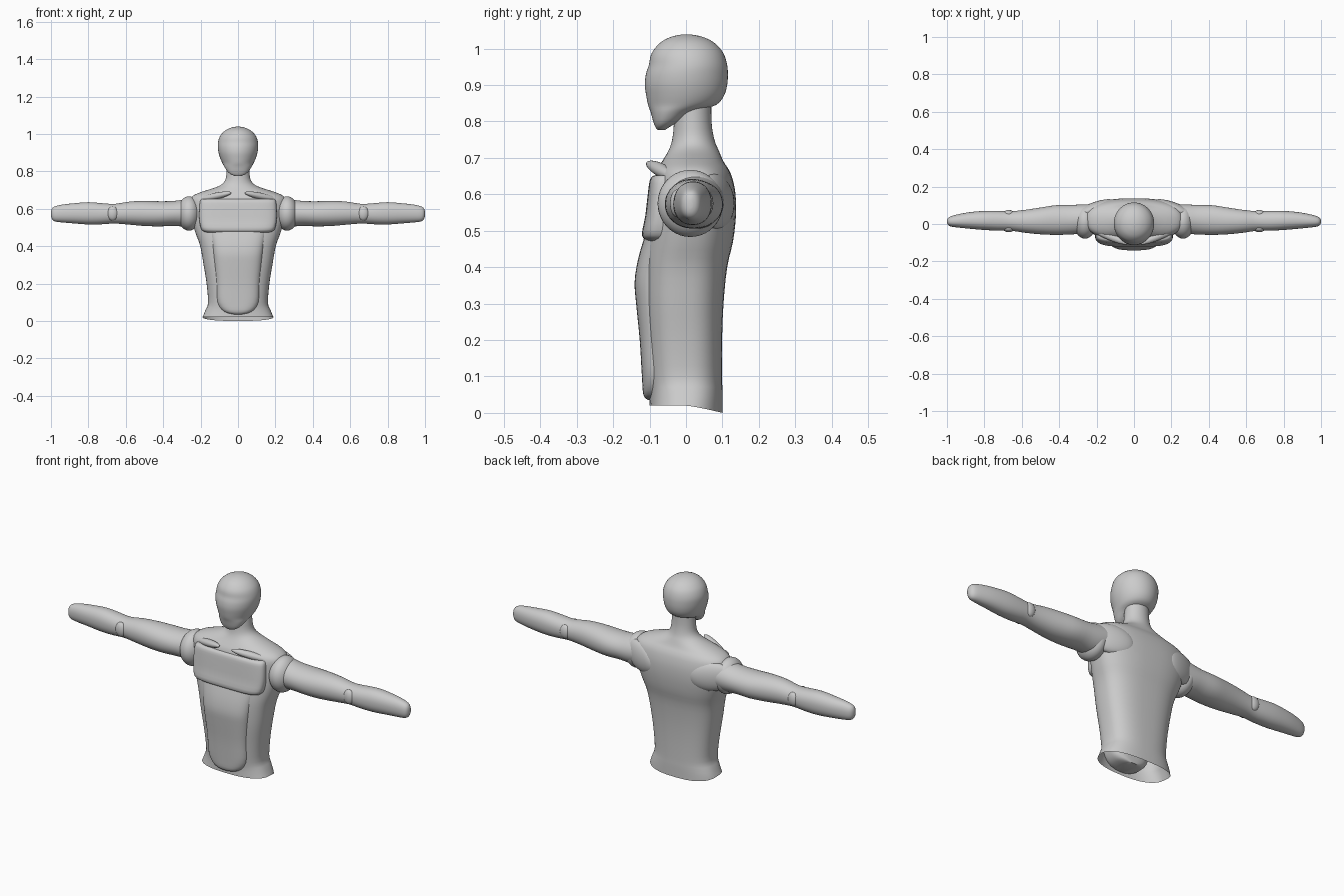
import bpy, bmesh, math
from mathutils import Matrix, Vector

grey = bpy.data.materials.new("light grey")
grey.diffuse_color = (0.6, 0.6, 0.6, 1)


def finish(name, bm, mirror=False, angle=40):
    bmesh.ops.recalc_face_normals(bm, faces=bm.faces)
    me = bpy.data.meshes.new(name)
    bm.to_mesh(me)
    bm.free()
    me.materials.append(grey)
    ob = bpy.data.objects.new(name, me)
    bpy.context.collection.objects.link(ob)
    bpy.ops.object.select_all(action='DESELECT')
    ob.select_set(True)
    bpy.context.view_layer.objects.active = ob
    bpy.ops.object.shade_smooth_by_angle(angle=math.radians(angle))
    if mirror:
        m = ob.modifiers.new("mirror", 'MIRROR')
        m.use_mirror_merge = False
    return ob


def smooth_rings(rings, steps):
    # Catmull-Rom blend between the given cross-sections
    out = []
    for i in range(len(rings) - 1):
        p = [rings[max(i - 1, 0)], rings[i], rings[i + 1], rings[min(i + 2, len(rings) - 1)]]
        for s in range(steps):
            t = s / steps
            out.append([0.5 * (2 * b + (c - a) * t + (2 * a - 5 * b + 4 * c - d) * t * t
                               + (3 * b - a - 3 * c + d) * t ** 3) for a, b, c, d in zip(*p)])
    return out + [list(rings[-1])]


def loft(name, rings, axis='Z', mirror=False, open_start=False, steps=3, sides=56, dip=0):
    # ring: position along axis, a min, a max, b min, b max, squareness
    bm = bmesh.new()
    loops = []
    for k, (t, a0, a1, b0, b1, n) in enumerate(smooth_rings(rings, steps)):
        loop = []
        for j in range(sides):
            th = 2 * math.pi * j / sides
            c, s = math.cos(th), math.sin(th)
            a = (a0 + a1) / 2 + (a1 - a0) / 2 * math.copysign(abs(c) ** (2 / n), c)
            b = (b0 + b1) / 2 + (b1 - b0) / 2 * math.copysign(abs(s) ** (2 / n), s)
            tt = t - dip * max(s, 0) if k == 0 else t
            loop.append(bm.verts.new((a, b, tt) if axis == 'Z' else (tt, a, b)))
        loops.append(loop)
    for l0, l1 in zip(loops, loops[1:]):
        for j in range(sides):
            k = (j + 1) % sides
            bm.faces.new((l0[j], l0[k], l1[k], l1[j]))
    if not open_start:
        bm.faces.new(loops[0])
    bm.faces.new(loops[-1])
    return finish(name, bm, mirror)


def ellipsoid(name, centre, radii, direction=(1, 0, 0)):
    bm = bmesh.new()
    rot = Vector(direction).to_track_quat('X', 'Z').to_matrix().to_4x4()
    mat = Matrix.Translation(centre) @ rot @ Matrix.Diagonal((*radii, 1))
    bmesh.ops.create_uvsphere(bm, u_segments=32, v_segments=20, radius=1, matrix=mat)
    return finish(name, bm, mirror=True)


def sym(z, w, f, b, n):
    return (z, -w, w, f, b, n)


# torso with neck, open at the waist
loft("torso", [
    sym(.02, .190, -.100, .100, 2.5), sym(.06, .173, -.100, .100, 2.5),
    sym(.10, .160, -.104, .099, 2.6), sym(.20, .168, -.110, .099, 2.7),
    sym(.30, .184, -.117, .103, 2.7), sym(.40, .202, -.117, .113, 2.7),
    sym(.47, .227, -.110, .129, 2.6), sym(.54, .248, -.098, .137, 2.6),
    sym(.60, .255, -.092, .136, 2.6), sym(.645, .258, -.086, .127, 2.5),
    sym(.67, .240, -.078, .116, 2.4), sym(.69, .195, -.066, .103, 2.2),
    sym(.72, .105, -.048, .090, 2), sym(.75, .070, -.038, .078, 2),
    sym(.80, .061, -.033, .070, 2), sym(.88, .058, -.033, .070, 2)],
    open_start=True, dip=.02)

# raised front plates
loft("chest_plate", [
    sym(.472, .165, -.105, 0, 4), sym(.488, .195, -.121, 0, 4),
    sym(.54, .207, -.112, 0, 4), sym(.60, .207, -.105, 0, 4),
    sym(.64, .203, -.099, 0, 4), sym(.652, .195, -.088, 0, 4)])
loft("abdomen_plate", [
    sym(.035, .030, -.104, 0, 3), sym(.05, .080, -.117, 0, 3),
    sym(.10, .112, -.121, 0, 3), sym(.20, .118, -.127, 0, 3),
    sym(.30, .128, -.137, 0, 3), sym(.36, .134, -.141, 0, 3),
    sym(.42, .142, -.132, 0, 3), sym(.48, .155, -.115, 0, 3)])

# head: rounded skull tapering to a chin
loft("head", [
    sym(.776, .020, -.078, -.058, 2.2), sym(.785, .040, -.084, -.045, 2.2),
    sym(.80, .057, -.090, -.018, 2.2), sym(.825, .073, -.097, .025, 2.1),
    sym(.845, .084, -.104, .082, 2), sym(.87, .095, -.109, .104, 2),
    sym(.90, .104, -.113, .113, 2), sym(.93, .108, -.110, .115, 2),
    sym(.955, .107, -.102, .113, 2), sym(.98, .100, -.097, .106, 2),
    sym(1.0, .088, -.086, .094, 2), sym(1.02, .066, -.066, .072, 2),
    sym(1.034, .036, -.036, .040, 2), sym(1.039, .008, -.008, .009, 2)])

# arms, lofted outward along x and mirrored
loft("arm", [
    (.20, -.040, .105, .520, .655, 2), (.27, -.050, .104, .505, .652, 2),
    (.34, -.056, .102, .508, .642, 2), (.42, -.058, .100, .506, .640, 2.1),
    (.50, -.055, .088, .508, .642, 2.1), (.58, -.047, .076, .515, .638, 2.1),
    (.66, -.036, .068, .521, .626, 2.1), (.73, -.035, .070, .517, .630, 2.2),
    (.80, -.032, .070, .516, .635, 2.2), (.88, -.025, .063, .522, .629, 2.2),
    (.94, -.019, .052, .527, .622, 2.2), (.98, -.013, .041, .533, .612, 2.2),
    (.995, -.004, .030, .546, .600, 2.1), (1.0, .008, .018, .562, .584, 2)],
    axis='X', mirror=True)

# shoulder caps, collarbones, shoulder blades, elbow joints
ellipsoid("shoulder_cap", (.262, .012, .575), (.062, .090, .092))
ellipsoid("collarbone", (.130, -.066, .665), (.105, .020, .018), (.18, .075, -.04))
ellipsoid("shoulder_blade", (.205, .082, .580), (.115, .036, .075), (.2, -.07, .03))
ellipsoid("elbow_front", (.67, -.024, .575), (.030, .020, .038))
ellipsoid("elbow_back", (.67, .055, .575), (.030, .020, .036))
